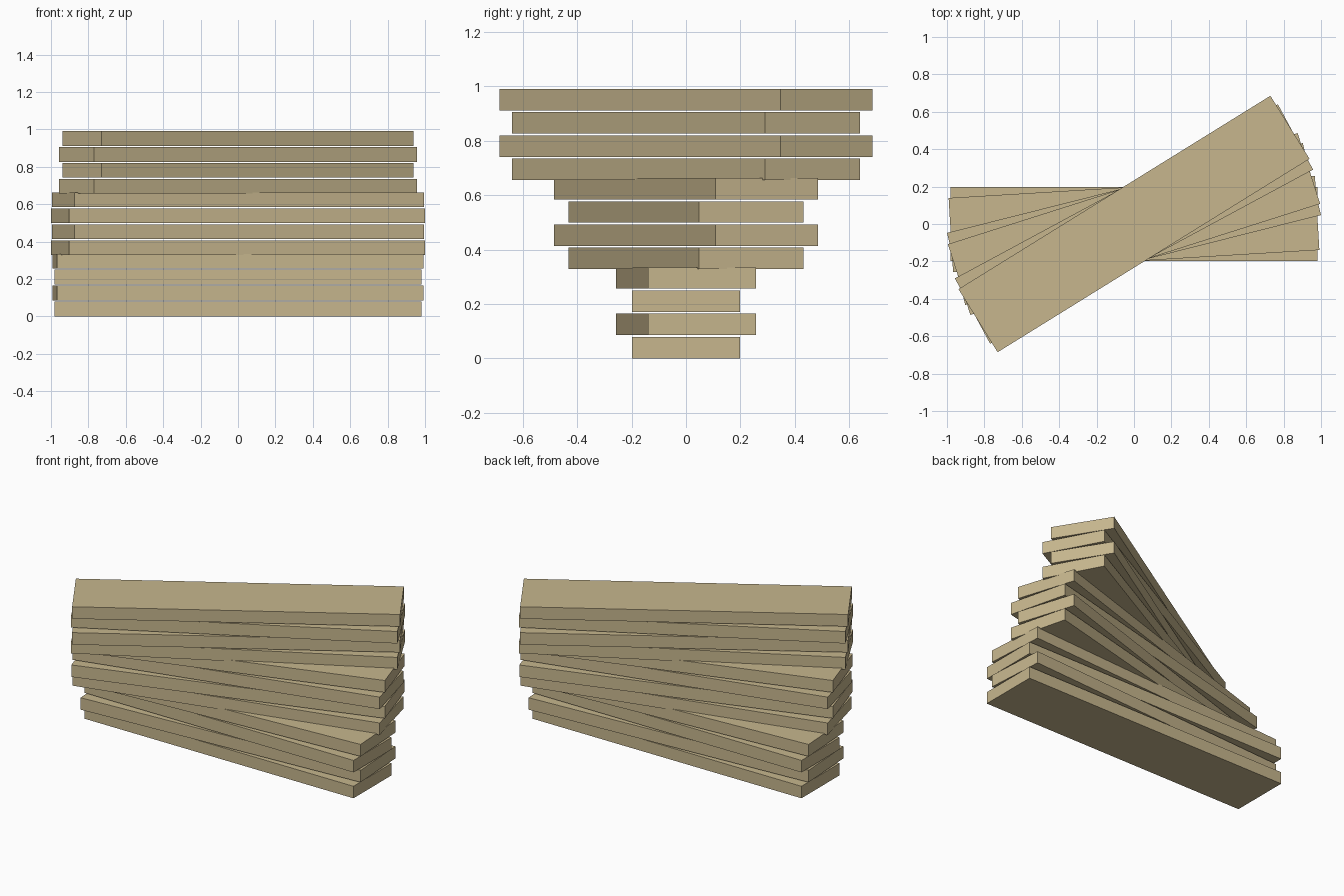
import bpy
import math

if "Cube" in bpy.data.objects:
    bpy.data.objects.remove(bpy.data.objects["Cube"])

# Single flat colour for every plank
wood = bpy.data.materials.new("pale tan wood")
wood.diffuse_color = (0.57, 0.47, 0.27, 1.0)
wood.use_nodes = True
wood.node_tree.nodes["Principled BSDF"].inputs["Base Color"].default_value = wood.diffuse_color

LENGTH, WIDTH, THICK = 1.962, 0.397, 0.079
GROUPS, PER_GROUP = 3, 4
GROUP_RISE, PLANK_RISE = 0.328, 0.0853
GROUP_TURN, PLANK_TURN = math.radians(14.17), math.radians(3.45)


def plank(name, z, angle):
    bpy.ops.mesh.primitive_cube_add(size=1, location=(0, 0, z + THICK / 2),
                                    rotation=(0, 0, angle))
    ob = bpy.context.object
    ob.name = name
    ob.scale = (LENGTH, WIDTH, THICK)
    ob.data.materials.append(wood)
    return ob


# Three stacks of four planks; every other plank is turned a little further
for g in range(GROUPS):
    for p in range(PER_GROUP):
        plank(f"plank_{g + 1}_{p + 1}",
              g * GROUP_RISE + p * PLANK_RISE,
              g * GROUP_TURN + (p % 2) * PLANK_TURN)
